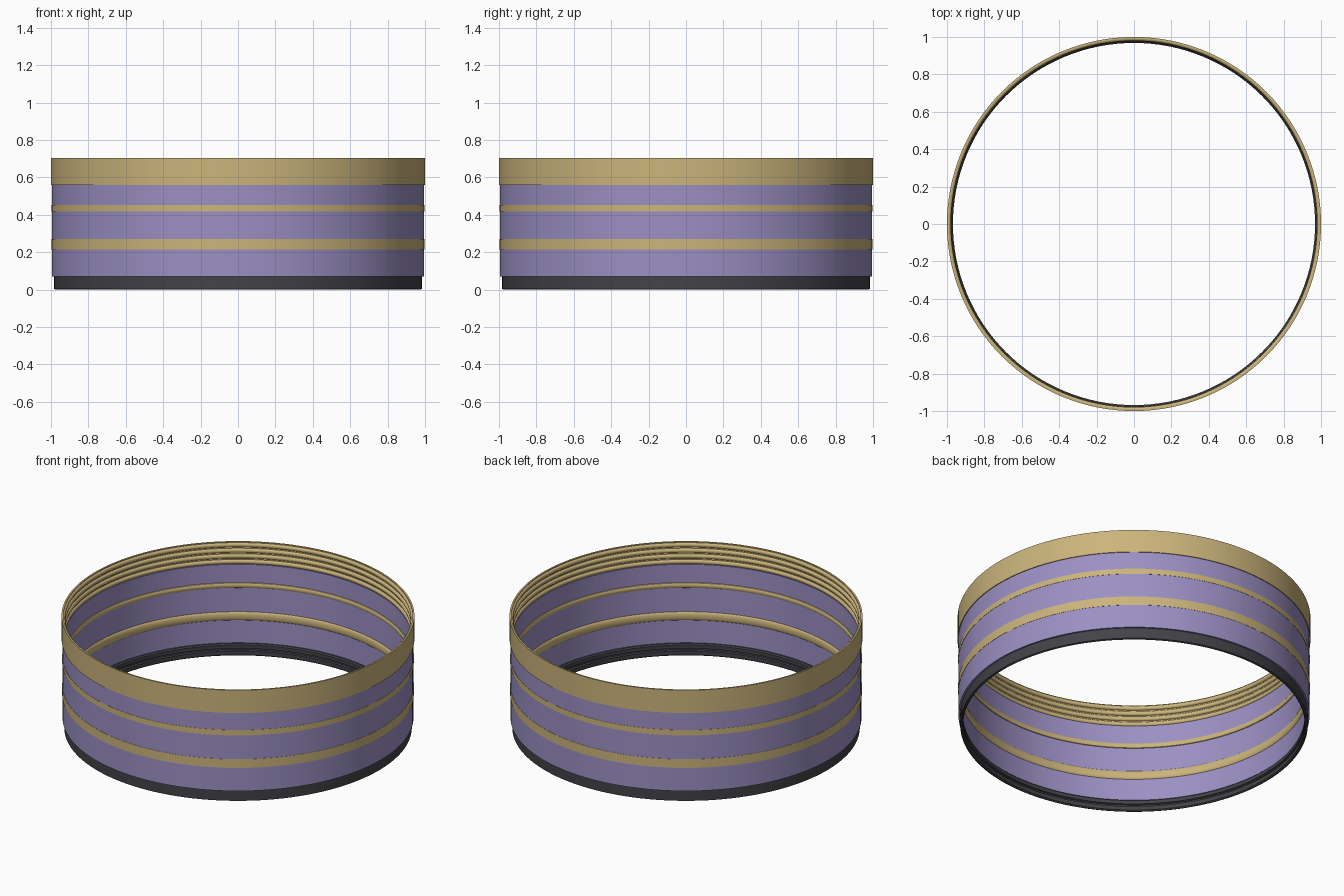
import bpy, bmesh, math

if "Cube" in bpy.data.objects:
    bpy.data.objects.remove(bpy.data.objects["Cube"])

SEG = 128


def material(name, rgb):
    m = bpy.data.materials.new(name)
    m.diffuse_color = (*rgb, 1)
    m.use_nodes = True
    m.node_tree.nodes["Principled BSDF"].inputs["Base Color"].default_value = m.diffuse_color
    return m


gold = material("gold", (0.60, 0.46, 0.20))
purple = material("purple", (0.33, 0.28, 0.55))
dark = material("dark", (0.055, 0.055, 0.065))


def lathe(name, profile, mat):
    """Revolve a closed (radius, z) profile around the z axis."""
    bm = bmesh.new()
    rings = []
    for i in range(SEG):
        a = 2 * math.pi * i / SEG
        rings.append([bm.verts.new((r * math.cos(a), r * math.sin(a), z)) for r, z in profile])
    n = len(profile)
    for i in range(SEG):
        p, q = rings[i], rings[(i + 1) % SEG]
        for j in range(n):
            k = (j + 1) % n
            bm.faces.new((p[j], q[j], q[k], p[k]))
    bmesh.ops.recalc_face_normals(bm, faces=bm.faces)
    me = bpy.data.meshes.new(name)
    bm.to_mesh(me)
    bm.free()
    ob = bpy.data.objects.new(name, me)
    bpy.context.collection.objects.link(ob)
    me.materials.append(mat)
    bpy.ops.object.select_all(action='DESELECT')
    ob.select_set(True)
    bpy.context.view_layer.objects.active = ob
    bpy.ops.object.shade_smooth_by_angle(angle=math.radians(35))
    return ob


def bead(z0, z1, r_wall, depth, steps=6):
    """Rounded inward bulge running from z1 down to z0."""
    pts = []
    for i in range(steps + 1):
        t = math.pi * i / steps
        pts.append((r_wall - depth * math.sin(t), (z0 + z1) / 2 + (z1 - z0) / 2 * math.cos(t)))
    return pts


# Main wall
lathe("wall", [(0.995, 0.07), (0.995, 0.565), (0.984, 0.565), (0.984, 0.07)], purple)

# Two inlaid bands, flush outside and rounded inside
for name, z0, z1 in (("lower_band", 0.215, 0.27), ("upper_band", 0.418, 0.452)):
    lathe(name, [(0.9965, z0), (0.9965, z1)] + bead(z0, z1, 0.985, 0.009), gold)

# Top collar with four beads on its inner face
collar = [(1.0, 0.56), (1.0, 0.703), (0.99, 0.703)]
for i in range(4):
    top = 0.698 - i * 0.035
    collar += bead(top - 0.027, top, 0.99, 0.011)
collar.append((0.99, 0.56))
lathe("top_collar", collar, gold)

# Base ring with a grooved inner face
lathe("base_ring", [(0.975, 0.0), (0.985, 0.004), (0.985, 0.075), (0.975, 0.075),
                    (0.968, 0.068), (0.968, 0.046), (0.977, 0.042), (0.977, 0.034),
                    (0.968, 0.030), (0.968, 0.006)], dark)
